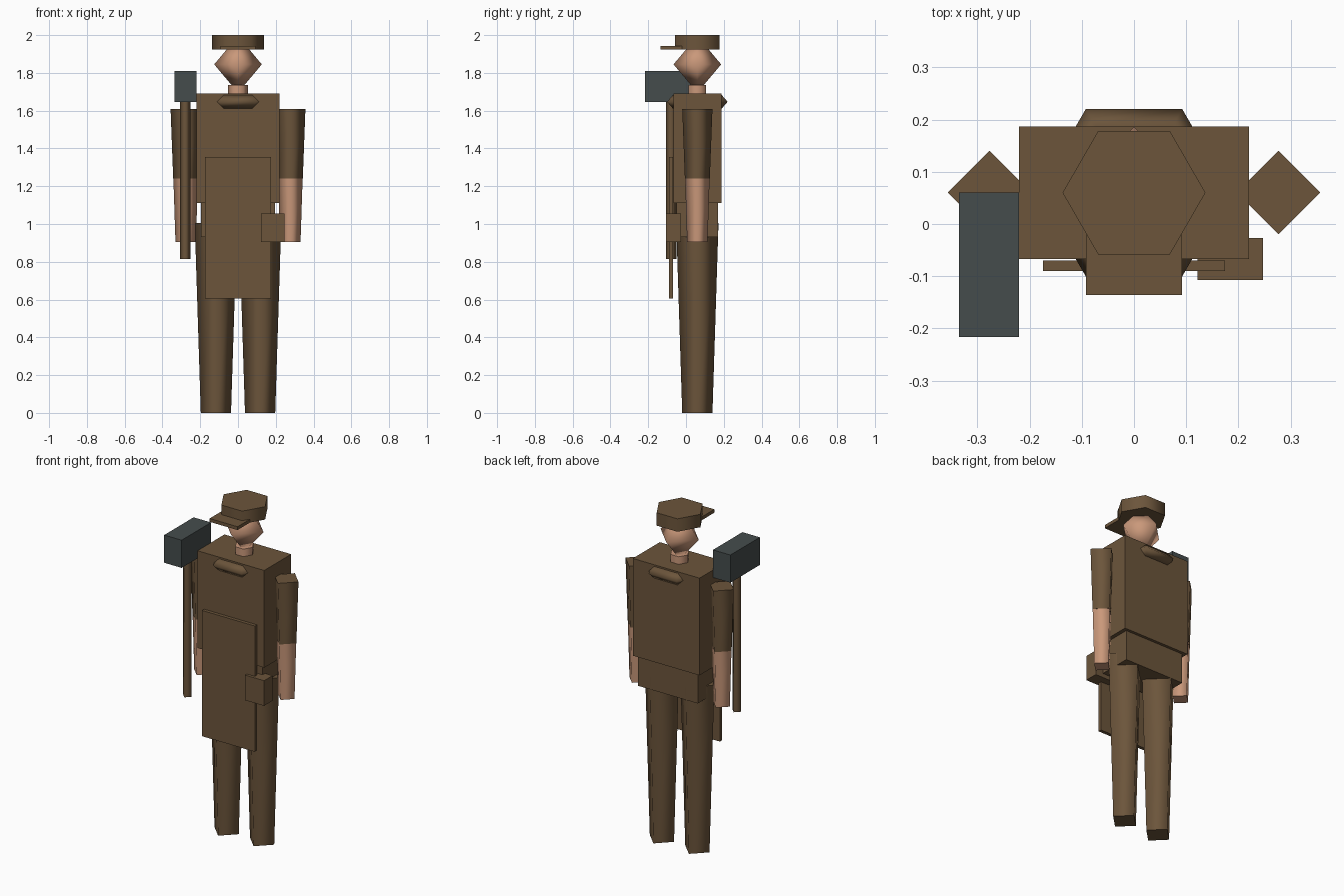
import bpy, bmesh, math
from mathutils import Matrix, Vector

cube = bpy.data.objects.get("Cube")
if cube:
    bpy.data.objects.remove(cube, do_unlink=True)


def material(name, rgb):
    m = bpy.data.materials.new(name)
    m.use_nodes = True
    color = (*rgb, 1.0)
    m.diffuse_color = color
    m.node_tree.nodes["Principled BSDF"].inputs["Base Color"].default_value = color
    return m


BROWN = material("brown_cloth", (0.15, 0.091, 0.044))
SKIN = material("skin", (0.59, 0.315, 0.195))
IRON = material("dark_iron", (0.06, 0.073, 0.073))

MID_Y = 0.06  # depth of the body axis


def finish(name, bm, mat):
    bmesh.ops.recalc_face_normals(bm, faces=bm.faces)
    mesh = bpy.data.meshes.new(name)
    bm.to_mesh(mesh)
    bm.free()
    mesh.materials.append(mat)
    obj = bpy.data.objects.new(name, mesh)
    bpy.context.collection.objects.link(obj)
    return obj


def box(name, x, y, z, mat):
    """Box from its (low, high) range on each axis."""
    bm = bmesh.new()
    bmesh.ops.create_cube(bm, size=1)
    for v in bm.verts:
        v.co = Vector([(r[0] + r[1]) / 2 + c * (r[1] - r[0])
                       for c, r in zip(v.co, (x, y, z))])
    return finish(name, bm, mat)


def post(name, x, y, z, r_low, r_high, sides, mat):
    """Upright tapered post: smooth sides, flat caps, one corner on +x."""
    bm = bmesh.new()
    rings = []
    for height, r in zip(z, (r_low, r_high)):
        angles = [math.tau * i / sides for i in range(sides)]
        rings.append([bm.verts.new((x + r * math.cos(a), y + r * math.sin(a), height))
                      for a in angles])
    low, high = rings
    for i in range(sides):
        j = (i + 1) % sides
        bm.faces.new((low[i], low[j], high[j], high[i])).smooth = True
    for ring in rings:
        cap = bm.faces.new(ring)
        for e in cap.edges:
            e.smooth = False
    return finish(name, bm, mat)


# Torso and hips
box("torso", (-0.22, 0.22), (-0.067, 0.187), (1.11, 1.69), BROWN)
box("hips", (-0.197, 0.197), (-0.05, 0.17), (0.93, 1.11), BROWN)

# Limbs
for side, s in (("left", 1), ("right", -1)):
    post(side + "_leg", s * 0.117, MID_Y, (0, 1.005), 0.08, 0.112, 4, BROWN)
    post(side + "_sleeve", s * 0.277, MID_Y, (1.24, 1.61), 0.066, 0.08, 4, BROWN)
    post(side + "_forearm", s * 0.277, MID_Y, (0.905, 1.24), 0.054, 0.065, 4, SKIN)

# Neck and head
post("neck", 0, MID_Y, (1.68, 1.735), 0.054, 0.054, 6, SKIN)
bm = bmesh.new()
for tip in (1, -1):
    bmesh.ops.create_cone(bm, segments=4, radius1=0.126, radius2=0, depth=0.15,
                          matrix=Matrix.Translation((0, MID_Y, 1.845))
                          @ Matrix.Diagonal((1, 1, tip, 1))
                          @ Matrix.Translation((0, 0, 0.075)))
bmesh.ops.remove_doubles(bm, verts=bm.verts, dist=0.001)
for f in bm.faces:
    f.smooth = True
finish("head", bm, SKIN)

# Cap
post("cap", 0, MID_Y, (1.923, 2.0), 0.137, 0.137, 6, BROWN)
box("cap_brim", (-0.092, 0.092), (-0.136, -0.02), (1.923, 1.943), BROWN)

# Scarf: six-sided ring with a diamond section
bm = bmesh.new()
rings = []
for i in range(6):
    a = math.tau * i / 6
    ring = []
    for k in range(4):
        b = math.tau * k / 4
        r = 0.15 + 0.035 * math.cos(b)
        ring.append(bm.verts.new((r * math.cos(a), MID_Y + r * math.sin(a),
                                  1.647 + 0.035 * math.sin(b))))
    rings.append(ring)
for i in range(6):
    p, q = rings[i], rings[(i + 1) % 6]
    for k in range(4):
        n = (k + 1) % 4
        bm.faces.new((p[k], q[k], q[n], p[n])).smooth = True
finish("scarf", bm, BROWN)

# Apron and belt pouch
box("apron", (-0.174, 0.174), (-0.09, -0.07), (0.605, 1.355), BROWN)
box("belt_pouch", (0.122, 0.247), (-0.107, -0.027), (0.905, 1.055), BROWN)

# Hammer carried on the right side
post("hammer_handle", -0.279, -0.079, (0.815, 1.66), 0.028, 0.028, 4, BROWN)
box("hammer_head", (-0.335, -0.22), (-0.217, 0.06), (1.645, 1.81), IRON)
